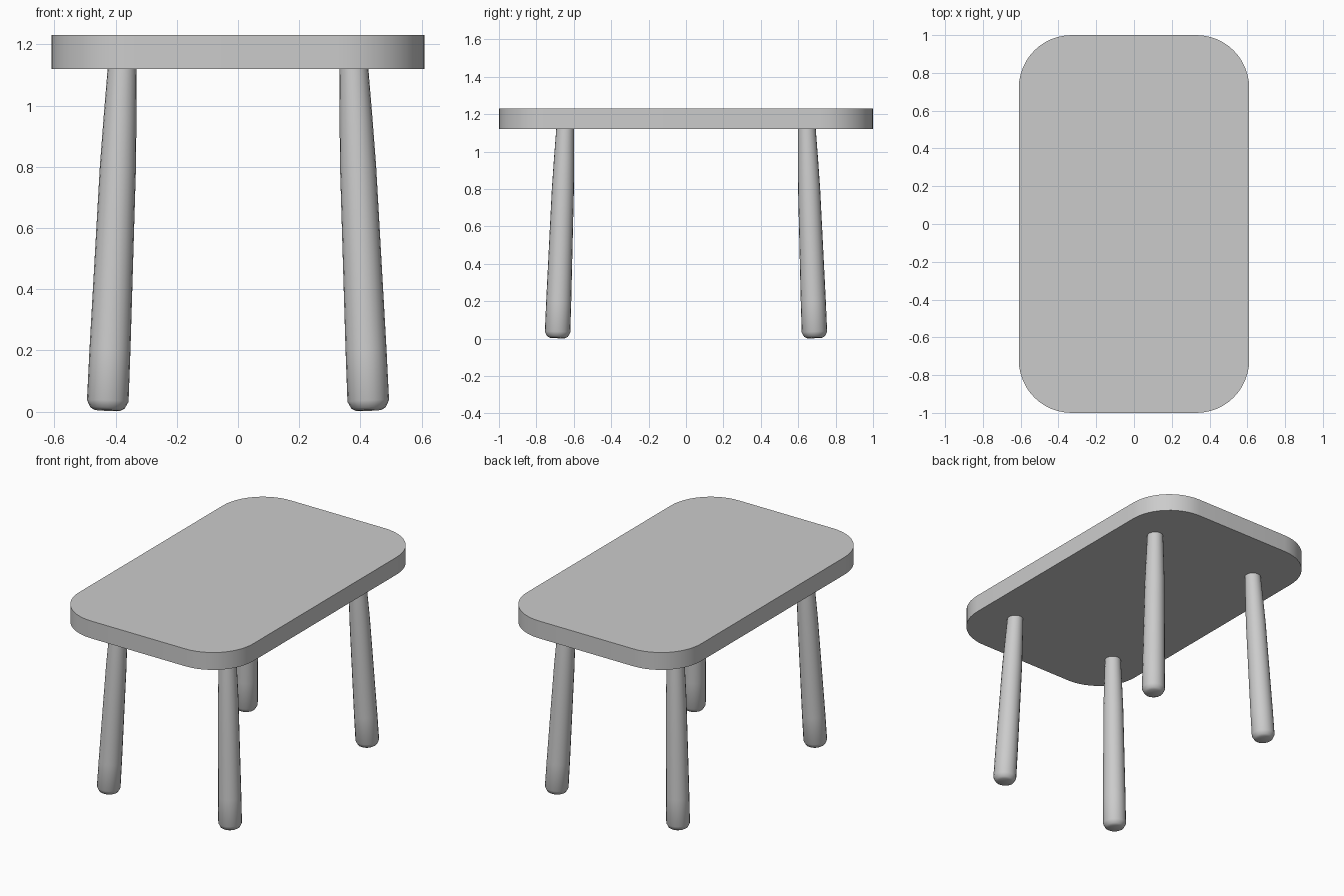
import bpy, bmesh, math
from mathutils import Vector

cube = bpy.data.objects.get("Cube")
if cube:
    bpy.data.objects.remove(cube, do_unlink=True)

# One plain grey finish
grey = bpy.data.materials.new("light_grey")
grey.use_nodes = True
colour = (0.6, 0.6, 0.6, 1)
grey.diffuse_color = colour
grey.node_tree.nodes["Principled BSDF"].inputs["Base Color"].default_value = colour


def finish(name, bm, angle):
    bmesh.ops.recalc_face_normals(bm, faces=bm.faces)
    mesh = bpy.data.meshes.new(name)
    bm.to_mesh(mesh)
    bm.free()
    mesh.materials.append(grey)
    obj = bpy.data.objects.new(name, mesh)
    bpy.context.collection.objects.link(obj)
    bpy.ops.object.select_all(action='DESELECT')
    obj.select_set(True)
    bpy.context.view_layer.objects.active = obj
    bpy.ops.object.shade_smooth_by_angle(angle=math.radians(angle))


# Rounded rectangular slab
def make_top(half_x, half_y, radius, z0, z1, steps=12):
    bm = bmesh.new()
    outline = []
    for q, (sx, sy) in enumerate([(1, 1), (-1, 1), (-1, -1), (1, -1)]):
        for i in range(steps + 1):
            a = (q + i / steps) * math.pi / 2
            outline.append(bm.verts.new((sx * (half_x - radius) + radius * math.cos(a),
                                         sy * (half_y - radius) + radius * math.sin(a), z0)))
    face = bm.faces.new(outline)
    extruded = bmesh.ops.extrude_face_region(bm, geom=[face], use_keep_orig=True)["geom"]
    verts = [v for v in extruded if isinstance(v, bmesh.types.BMVert)]
    bmesh.ops.translate(bm, verts=verts, vec=(0, 0, z1 - z0))
    finish("table_top", bm, 35)


# Splayed, tapered leg: (height, radius) rings square to the leaning axis
LEG_RINGS = [(0.004, 0.042), (0.012, 0.056), (0.035, 0.068), (0.2, 0.067),
             (0.5, 0.063), (0.8, 0.059), (0.95, 0.054), (1.13, 0.047)]


def make_leg(name, sx, sy, sides=20):
    foot = Vector((sx * 0.427, sy * 0.688, 0))
    head = Vector((sx * 0.378, sy * 0.646, 1.13))
    axis = (head - foot).normalized()
    tilt = Vector((0, 0, 1)).rotation_difference(axis)
    bm = bmesh.new()
    rings = []
    for z, r in LEG_RINGS:
        centre = foot.lerp(head, z / 1.13)
        ring = []
        for i in range(sides):
            a = 2 * math.pi * i / sides
            ring.append(bm.verts.new(centre + tilt @ Vector((r * math.cos(a), r * math.sin(a), 0))))
        rings.append(ring)
    for low, high in zip(rings, rings[1:]):
        for i in range(sides):
            j = (i + 1) % sides
            bm.faces.new((low[i], low[j], high[j], high[i]))
    bm.faces.new(rings[0])
    bm.faces.new(rings[-1])
    finish(name, bm, 50)


make_top(0.61, 1.0, 0.28, 1.12, 1.23)
for end, sy in (("front", -1), ("back", 1)):
    for side, sx in (("left", 1), ("right", -1)):
        make_leg(f"{end}_{side}_leg", sx, sy)
